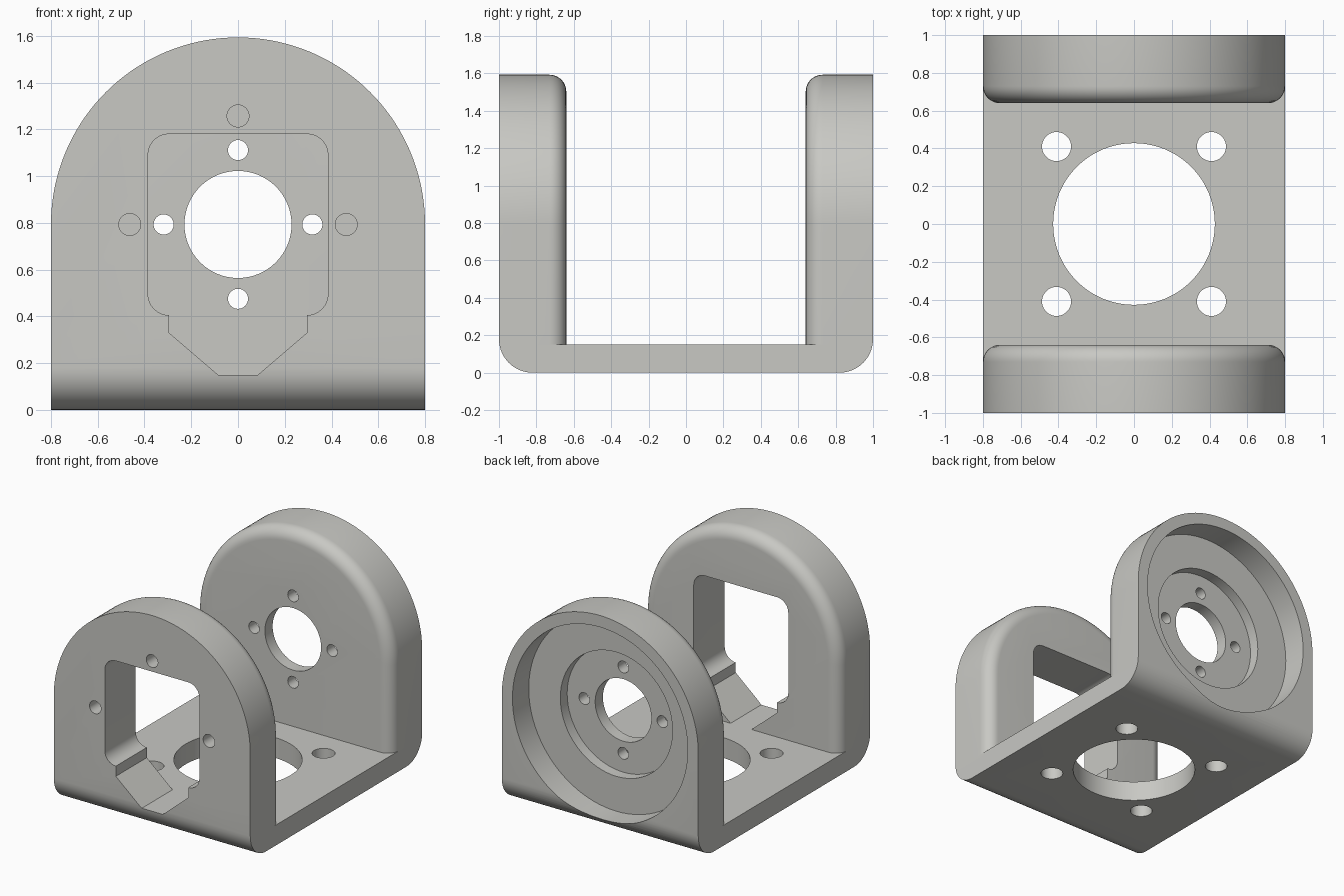
import bpy, bmesh, math
from mathutils import Vector

if "Cube" in bpy.data.objects:
    bpy.data.objects.remove(bpy.data.objects["Cube"])

metal = bpy.data.materials.new("light_grey_metal")
metal.diffuse_color = (0.58, 0.58, 0.55, 1)
metal.use_nodes = True
metal.node_tree.nodes["Principled BSDF"].inputs["Base Color"].default_value = metal.diffuse_color

AXIS_Z = 0.793   # height of the bearing axis
FLOOR = 0.15     # top of the base plate


def loft(name, rings):
    """Solid from a list of matching closed rings, capped at both ends."""
    bm = bmesh.new()
    loops = [[bm.verts.new(p) for p in ring] for ring in rings]
    n = len(loops[0])
    for a, b in zip(loops, loops[1:]):
        for i in range(n):
            j = (i + 1) % n
            bm.faces.new((a[i], a[j], b[j], b[i]))
    bm.faces.new(loops[0][::-1])
    bm.faces.new(loops[-1])
    bmesh.ops.recalc_face_normals(bm, faces=bm.faces)
    mesh = bpy.data.meshes.new(name)
    bm.to_mesh(mesh)
    bm.free()
    mesh.materials.append(metal)
    obj = bpy.data.objects.new(name, mesh)
    bpy.context.collection.objects.link(obj)
    return obj


def arc(cx, cy, r, start, end, steps):
    angles = [math.radians(start + (end - start) * i / steps) for i in range(steps + 1)]
    return [(cx + r * math.cos(a), cy + r * math.sin(a)) for a in angles]


def prism_y(name, outline, y0, y1):
    return loft(name, [[(x, y, z) for x, z in outline] for y in (y0, y1)])


def hole_y(name, x, z, r, y0, y1, steps=48):
    return prism_y(name, arc(x, z, r, 0, 360, steps)[:-1], y0, y1)


def hole_z(name, x, y, r, steps=48):
    ring = arc(x, y, r, 0, 360, steps)[:-1]
    return loft(name, [[(px, py, z) for px, py in ring] for z in (-0.1, 0.3)])


def combine(target, other, operation):
    mod = target.modifiers.new(operation, 'BOOLEAN')
    mod.operation, mod.solver, mod.object = operation, 'EXACT', other
    bpy.context.view_layer.objects.active = target
    bpy.ops.object.modifier_apply(modifier=mod.name)
    bpy.data.objects.remove(other, do_unlink=True)


def cheek(name, side):
    """Arched upright whose inner rim is rounded."""
    r = 0.09
    steps = [(0, 1.0)]
    steps += [(r * (1 - math.cos(math.radians(a))), 0.64 + r - r * math.sin(math.radians(a)))
              for a in range(0, 91, 10)]
    rings = []
    for inset, y in steps:
        outline = [(0.8 - inset, 0.1 if inset == 0 else FLOOR - 0.02)]
        outline += arc(0, AXIS_Z, 0.8 - inset, 0, 180, 72)
        outline += [(-outline[0][0], outline[0][1])]
        rings.append([(x, side * y, FLOOR - 0.02 if z < FLOOR else z) for x, z in outline])
    return loft(name, rings)


# Base plate joined to both uprights
bracket = loft("bracket", [[(x, -1, 0), (x, 1, 0), (x, 1, FLOOR), (x, -1, FLOOR)]
                           for x in (-0.8, 0.8)])
for side, name in ((-1, "front_upright"), (1, "back_upright")):
    combine(bracket, cheek(name, side), 'UNION')

# Round the lower front and back edges
R = 0.18
hull = arc(-1 + R, R, R, 180, 270, 14) + arc(1 - R, R, R, 270, 360, 14) + [(1, 2), (-1, 2)]
combine(bracket, loft("edge_rounding", [[(x, y, z) for y, z in hull] for x in (-1, 1)]), 'INTERSECT')

# Front window with a tapered foot
half = [(0.085, FLOOR), (0.295, 0.33)]
half += arc(0.295, 0.495, 0.09, -90, 0, 8) + arc(0.295, 1.09, 0.09, 0, 90, 8)
window = half + [(-x, z) for x, z in reversed(half)]
cutters = [prism_y("front_window", window, -1.1, -0.5)]

# Blind screw holes in the front
for x, z in ((-0.463, AXIS_Z), (0.463, AXIS_Z), (0, AXIS_Z + 0.464)):
    cutters.append(hole_y("blind_hole", x, z, 0.047, -1.1, -0.8, 32))

# Stepped bearing seat, bore and bolt circle in the back
cutters.append(hole_y("outer_seat", 0, AXIS_Z, 0.714, 0.81, 1.1, 96))
cutters.append(hole_y("inner_seat", 0, AXIS_Z, 0.457, 0.73, 1.1, 72))
cutters.append(hole_y("bore", 0, AXIS_Z, 0.229, 0.5, 1.1, 64))
for dx, dz in ((1, 0), (-1, 0), (0, 1), (0, -1)):
    cutters.append(hole_y("bolt_hole", 0.318 * dx, AXIS_Z + 0.318 * dz, 0.043, 0.5, 1.1, 32))

# Base opening and mounting holes
cutters.append(hole_z("base_opening", 0, 0, 0.428, 80))
for sx in (-1, 1):
    for sy in (-1, 1):
        cutters.append(hole_z("mounting_hole", 0.41 * sx, 0.41 * sy, 0.077, 36))

for cutter in cutters:
    combine(bracket, cutter, 'DIFFERENCE')

bpy.ops.object.select_all(action='DESELECT')
bracket.select_set(True)
bpy.context.view_layer.objects.active = bracket
bpy.ops.object.shade_smooth_by_angle(angle=math.radians(30))
